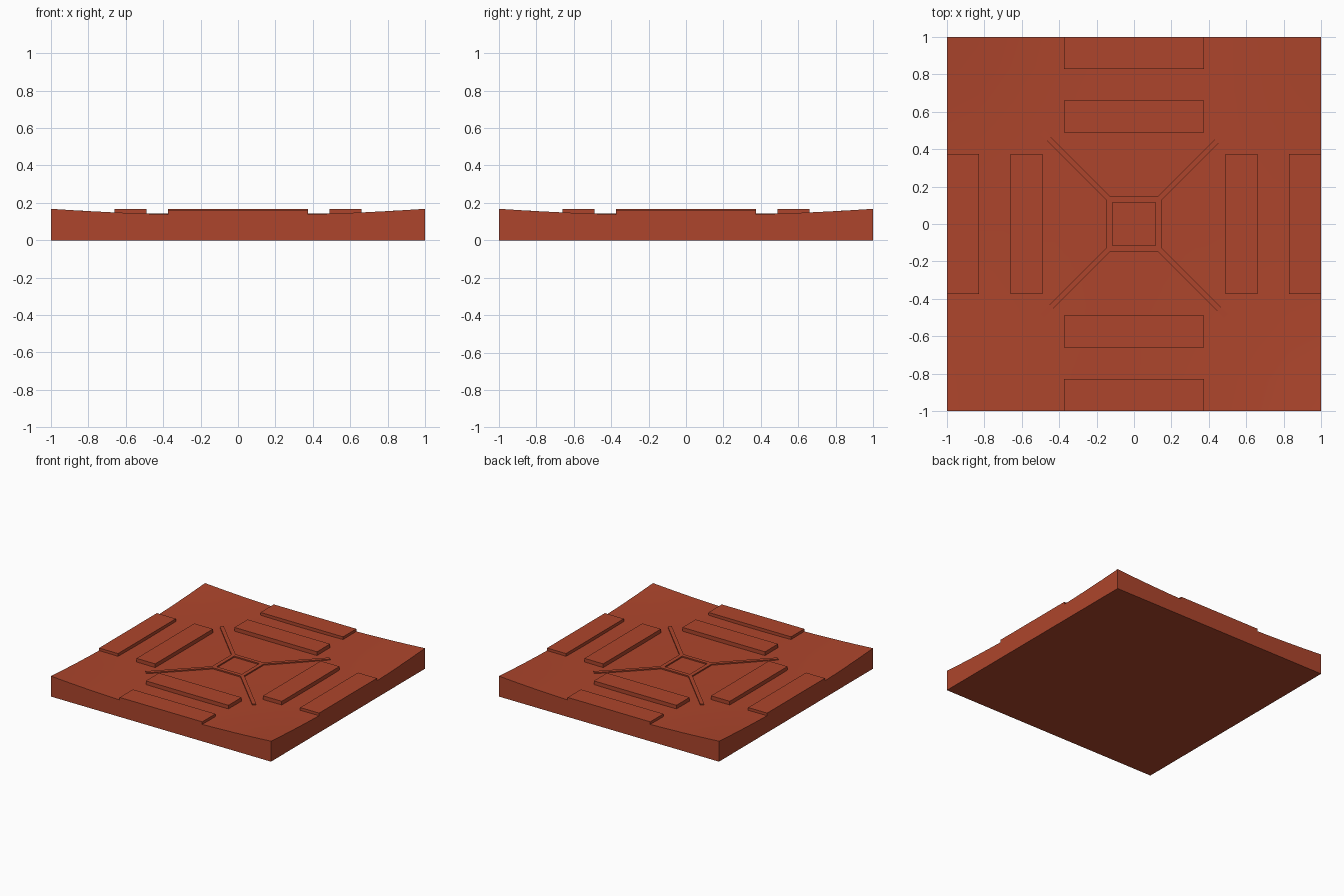
import bpy, bmesh, math
from mathutils import Matrix

if "Cube" in bpy.data.objects:
    bpy.data.objects.remove(bpy.data.objects["Cube"])

clay = bpy.data.materials.new("red_clay")
clay.diffuse_color = (0.42, 0.06, 0.025, 1)
clay.use_nodes = True
clay.node_tree.nodes["Principled BSDF"].inputs["Base Color"].default_value = clay.diffuse_color

def finish(name, bm):
    bmesh.ops.recalc_face_normals(bm, faces=bm.faces)
    me = bpy.data.meshes.new(name)
    bm.to_mesh(me)
    bm.free()
    me.materials.append(clay)
    ob = bpy.data.objects.new(name, me)
    bpy.context.collection.objects.link(ob)
    return ob

def box(bm, cx, cy, sx, sy, z0, z1, rot=0.0):
    m = (Matrix.Rotation(rot, 4, 'Z') @ Matrix.Translation((cx, cy, (z0 + z1) / 2))
         @ Matrix.Diagonal((sx, sy, z1 - z0, 1)))
    return bmesh.ops.create_cube(bm, size=1, matrix=m)["verts"]

# Slab: flat underside, top sheet that curls up at the four corners
bm = bmesh.new()
bmesh.ops.create_grid(bm, x_segments=12, y_segments=12, size=1)
ret = bmesh.ops.extrude_face_region(bm, geom=bm.faces[:])
for v in ret["geom"]:
    if isinstance(v, bmesh.types.BMVert):
        v.co.z = 0.134 + 0.034 * (v.co.x * v.co.y) ** 2
slab = finish("slab", bm)
for p in slab.data.polygons:
    p.use_smooth = True
slab.data.set_sharp_from_angle(angle=math.radians(30))

# Raised bars: an inner and an outer one on each side
for i, side in enumerate(("front", "right", "back", "left")):
    a = i * math.pi / 2
    bm = bmesh.new()
    box(bm, 0, -0.575, 0.75, 0.17, 0.10, 0.166, a)
    finish(side + "_inner_bar", bm)
    bm = bmesh.new()
    box(bm, 0, -0.914, 0.75, 0.172, 0.10, 0.160, a)
    finish(side + "_outer_bar", bm)

# Central square ridge with four diagonal arms
TOP = 0.144
bm = bmesh.new()
for i in range(4):
    a = i * math.pi / 2
    box(bm, 0, -0.13, 0.29, 0.032, 0.11, TOP, a)
finish("centre_frame", bm)
bm = bmesh.new()
for i in range(4):
    box(bm, 0.44, 0, 0.51, 0.03, 0.11, TOP - 0.0005, math.pi / 4 + i * math.pi / 2)
finish("diagonal_arms", bm)
